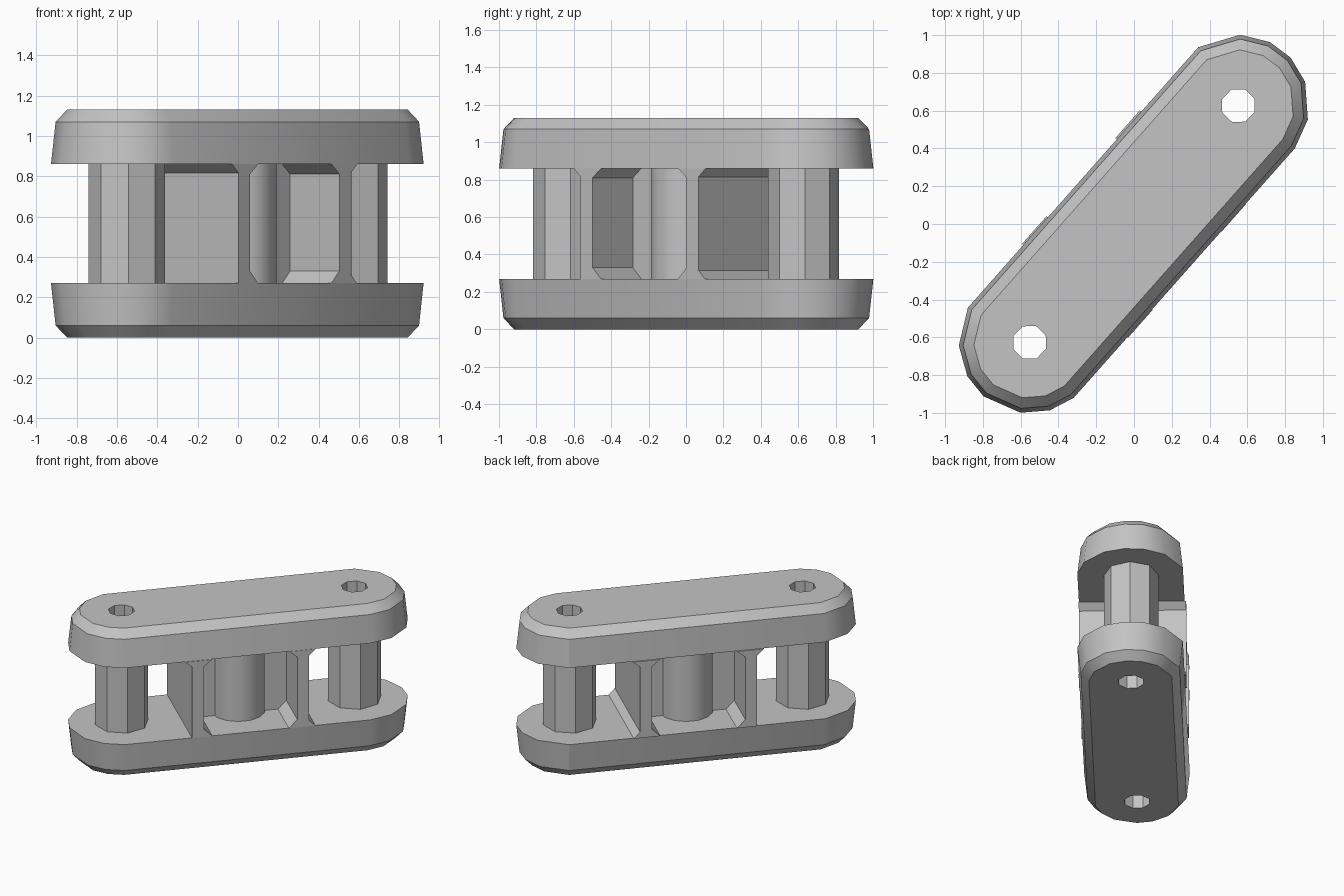
import bpy, bmesh
from math import radians, cos, sin
from mathutils import Matrix

cube = bpy.data.objects.get("Cube")
if cube:
    bpy.data.objects.remove(cube, do_unlink=True)

AXIS = radians(48.6)      # direction of the long axis seen from above
REACH = 0.836             # centre to each pin hole
LOW, HIGH, TOP = 0.27, 0.86, 1.13
TURN = Matrix.Rotation(AXIS, 4, 'Z')

grey = bpy.data.materials.new("plain_grey")
grey.use_nodes = True
grey.diffuse_color = (0.55, 0.55, 0.55, 1)
grey.node_tree.nodes["Principled BSDF"].inputs["Base Color"].default_value = grey.diffuse_color


def loft(name, rings):
    """Closed solid through matching rings of points, turned onto the long axis."""
    bm = bmesh.new()
    loops = [[bm.verts.new(p) for p in ring] for ring in rings]
    n = len(loops[0])
    bm.faces.new(loops[0])
    bm.faces.new(loops[-1])
    for a, b in zip(loops, loops[1:]):
        for i in range(n):
            j = (i + 1) % n
            bm.faces.new((a[i], a[j], b[j], b[i]))
    bmesh.ops.recalc_face_normals(bm, faces=bm.faces)
    bm.transform(TURN)
    mesh = bpy.data.meshes.new(name)
    bm.to_mesh(mesh)
    bm.free()
    mesh.materials.append(grey)
    obj = bpy.data.objects.new(name, mesh)
    bpy.context.collection.objects.link(obj)
    return obj


def activate(obj):
    bpy.ops.object.select_all(action='DESELECT')
    obj.select_set(True)
    bpy.context.view_layer.objects.active = obj


def prism(name, u, radius, sides, z0, z1, start=0.0):
    def ring(z):
        return [(u + radius * cos(start + radians(360 * i / sides)),
                 radius * sin(start + radians(360 * i / sides)), z) for i in range(sides)]
    return loft(name, [ring(z0), ring(z1)])


def outline(radius, z):
    """Long rounded outline with six flats round each end."""
    far = [(REACH, a) for a in (-86, -60, -29, -6, 15, 40, 76)]
    near = [(-REACH, 180 + a) for a in (-78, -46, -20, 1, 34, 58, 80)]
    return [(u + radius * cos(radians(a)), radius * sin(radians(a)), z) for u, a in far + near]


def wall(name, side, outer_foot):
    """Cross wall with chamfered corners against both plates."""
    profile = [(0.275, LOW), (0.42 + outer_foot, LOW), (0.42, LOW + outer_foot),
               (0.42, HIGH - 0.045), (0.47, HIGH), (0.275, HIGH),
               (0.335, HIGH - 0.05), (0.335, LOW + 0.06)]
    if not outer_foot:
        profile.pop(2)
    return loft(name, [[(side * u, v, z) for u, z in profile] for v in (-0.375, 0.375)])


def box(name, u, v, z0, z1):
    return loft(name, [[(-u, -v, z), (u, -v, z), (u, v, z), (-u, v, z)] for z in (z0, z1)])


# Tapered plates with bevelled outer rims
levels = ((0.295, 0.0), (0.352, 0.06), (0.375, LOW))
bottom_plate = loft("bottom_plate", [outline(r, z) for r, z in levels])
top_plate = loft("top_plate", [outline(r, TOP - z * (TOP - HIGH) / LOW) for r, z in levels])

# End posts and middle column
octagon_start = -AXIS + radians(3)
posts = [prism(name, u, 0.19, 8, LOW, HIGH, octagon_start)
         for name, u in (("near_post", -REACH), ("far_post", REACH))]
column = prism("middle_column", 0, 0.19, 14, LOW, HIGH)

# Cross walls and the web between them
far_wall = wall("far_wall", 1, 0.045)
near_wall = wall("near_wall", -1, 0)
web = box("centre_web", 0.335, 0.05, LOW, HIGH)

# Pin holes through plates and posts
cutters = [prism("hole_cutter", u, 0.093, 8, -0.2, TOP + 0.2, octagon_start + radians(20))
           for u in (-REACH, REACH)]
for target in [bottom_plate, top_plate] + posts:
    activate(target)
    for cutter in cutters:
        cutter.hide_render = True
        mod = target.modifiers.new("pin_hole", 'BOOLEAN')
        mod.operation = 'DIFFERENCE'
        mod.solver = 'EXACT'
        mod.object = cutter
        bpy.ops.object.modifier_apply(modifier=mod.name)
for cutter in cutters:
    bpy.data.objects.remove(cutter, do_unlink=True)

# Soft shading on the plates and column, crisp edges elsewhere
for obj in (bottom_plate, top_plate, column):
    activate(obj)
    bpy.ops.object.shade_smooth_by_angle(angle=radians(31))
